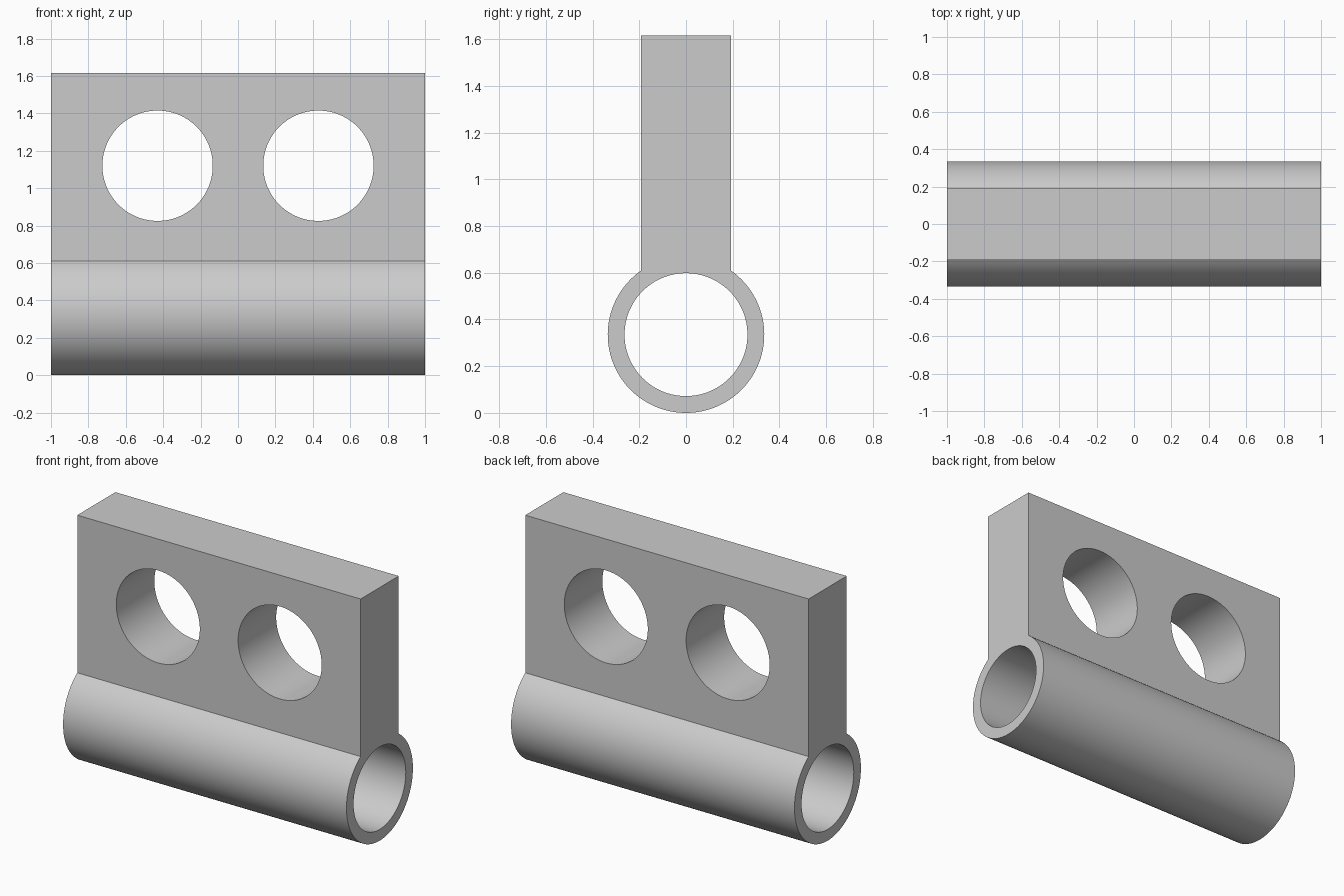
import bpy, bmesh, math
from mathutils import Matrix

cube = bpy.data.objects.get("Cube")
if cube:
    bpy.data.objects.remove(cube, do_unlink=True)

LENGTH = 2.0
TUBE_R, BORE_R = 0.335, 0.263
HALF_THICK, TOP = 0.192, 1.615
HOLE_R, HOLE_X, HOLE_Z = 0.295, 0.43, 1.12

grey = bpy.data.materials.new("plain grey")
grey.use_nodes = True
colour = (0.6, 0.6, 0.6, 1)
grey.diffuse_color = colour
grey.node_tree.nodes["Principled BSDF"].inputs["Base Color"].default_value = colour


def make_object(name, bm):
    bmesh.ops.recalc_face_normals(bm, faces=bm.faces)
    mesh = bpy.data.meshes.new(name)
    bm.to_mesh(mesh)
    bm.free()
    mesh.materials.append(grey)
    obj = bpy.data.objects.new(name, mesh)
    bpy.context.collection.objects.link(obj)
    return obj


def cutter(name, radius, depth, place, turn):
    bm = bmesh.new()
    bmesh.ops.create_cone(bm, cap_ends=True, segments=128, radius1=radius,
                          radius2=radius, depth=depth,
                          matrix=Matrix.Translation(place) @ turn)
    obj = make_object(name, bm)
    obj.hide_render = True
    return obj


# Keyhole outline: upright plate joined to the round tube, extruded along x
join = math.asin(HALF_THICK / TUBE_R)
steps = 112
outline = [(-HALF_THICK, TOP), (HALF_THICK, TOP)]
for i in range(steps + 1):
    a = join + (2 * math.pi - 2 * join) * i / steps
    outline.append((TUBE_R * math.sin(a), TUBE_R + TUBE_R * math.cos(a)))
bm = bmesh.new()
end = bm.faces.new([bm.verts.new((-LENGTH / 2, y, z)) for y, z in outline])
side = bmesh.ops.extrude_face_region(bm, geom=[end], use_keep_orig=True)
moved = [v for v in side["geom"] if isinstance(v, bmesh.types.BMVert)]
bmesh.ops.translate(bm, verts=moved, vec=(LENGTH, 0, 0))
bracket = make_object("tube_bracket", bm)

# Bore through the tube and two round holes through the plate
cutters = [cutter("bore_cutter", BORE_R, LENGTH + 0.2, (0, 0, TUBE_R),
                  Matrix.Rotation(math.pi / 2, 4, 'Y'))]
for name, sign in (("left", 1), ("right", -1)):
    cutters.append(cutter(name + "_hole_cutter", HOLE_R, 1,
                          (sign * HOLE_X, 0, HOLE_Z),
                          Matrix.Rotation(math.pi / 2, 4, 'X')))

bpy.ops.object.select_all(action='DESELECT')
bracket.select_set(True)
bpy.context.view_layer.objects.active = bracket
for c in cutters:
    mod = bracket.modifiers.new(c.name, 'BOOLEAN')
    mod.operation = 'DIFFERENCE'
    mod.solver = 'EXACT'
    mod.object = c
    bpy.ops.object.modifier_apply(modifier=mod.name)
    bpy.data.objects.remove(c, do_unlink=True)

# Smooth round walls, crisp rims and corners
bpy.ops.object.shade_smooth_by_angle(angle=math.radians(30))
